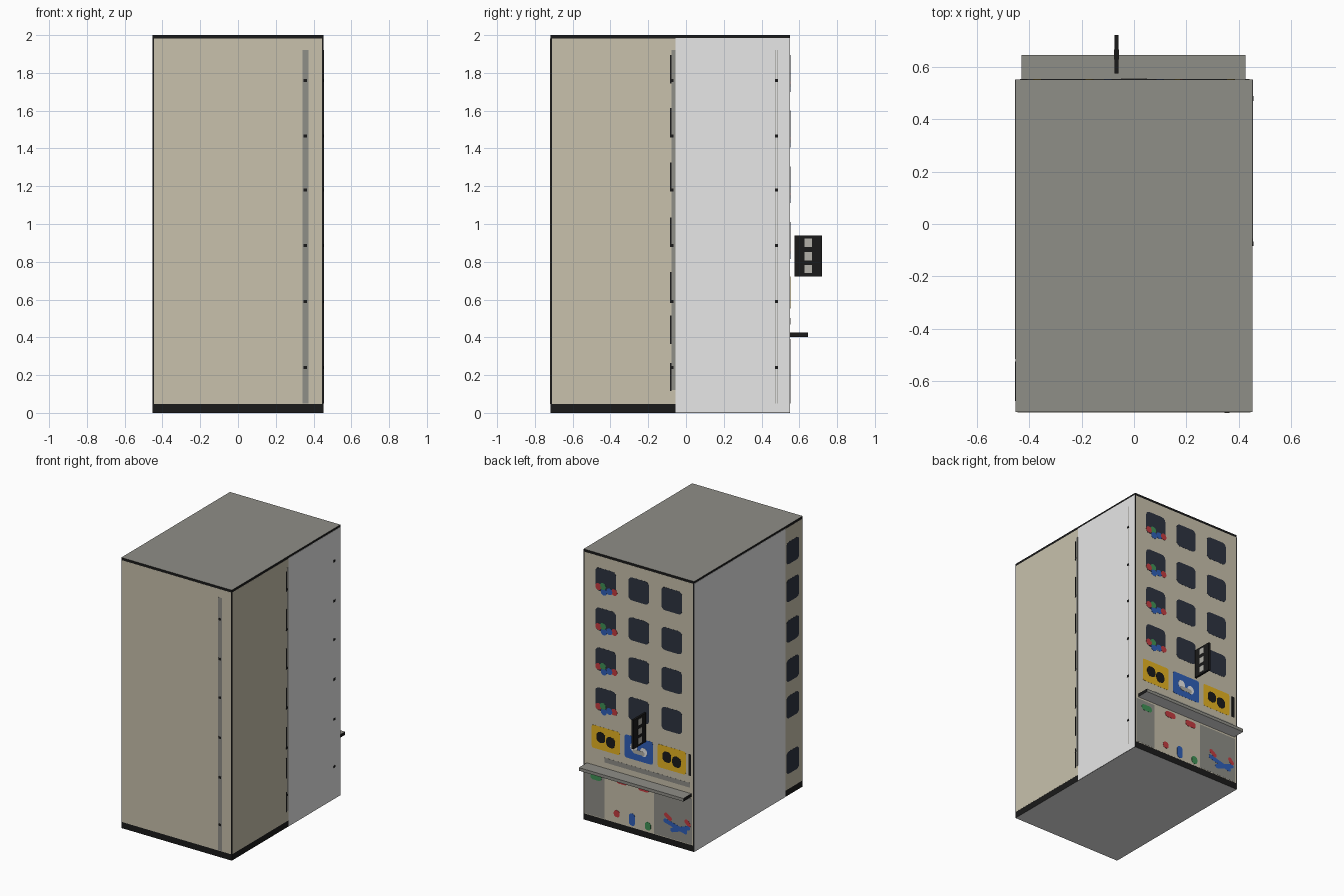
import bpy
import bmesh
from math import cos, sin, pi
from mathutils import Vector

cube = bpy.data.objects.get("Cube")
if cube:
    bpy.data.objects.remove(cube, do_unlink=True)


def material(name, hex_code):
    srgb = [int(hex_code[i:i + 2], 16) / 255 for i in (0, 2, 4)]
    colour = [((c + 0.055) / 1.055) ** 2.4 for c in srgb] + [1]
    m = bpy.data.materials.new(name)
    m.use_nodes = True
    m.diffuse_color = colour
    m.node_tree.nodes["Principled BSDF"].inputs["Base Color"].default_value = colour
    return m


BEIGE = material("beige plaster", "c8c1ac")
BLACK = material("black trim", "1a1a1a")
ROOF = material("roof grey", "8f8e87")
STONE = material("stone grey", "b2b0a8")
PALE = material("pale grey", "e7e7e7")
GLASS = material("dark glass", "2e3441")
YELLOW = material("yellow", "e6b422")
BLUE = material("blue", "2f5fb8")
RED = material("red", "c43c40")
GREEN = material("green", "3f9155")

HALF_X, FRONT, BACK, HEIGHT = 0.452, -0.718, 0.551, 2.0
MID_Y, DEPTH = (FRONT + BACK) / 2, BACK - FRONT
STEP = 0.0008
# each wall: a point on it, its horizontal axis and its outward normal
WALLS = {
    "front": (Vector((0, FRONT, 0)), Vector((1, 0, 0)), Vector((0, -1, 0))),
    "back": (Vector((0, BACK, 0)), Vector((1, 0, 0)), Vector((0, 1, 0))),
    "right": (Vector((HALF_X, 0, 0)), Vector((0, 1, 0)), Vector((1, 0, 0))),
    "left": (Vector((-HALF_X, 0, 0)), Vector((0, 1, 0)), Vector((-1, 0, 0))),
}


def finish(name, bm, mats):
    bmesh.ops.recalc_face_normals(bm, faces=bm.faces)
    mesh = bpy.data.meshes.new(name)
    bm.to_mesh(mesh)
    bm.free()
    for m in mats:
        mesh.materials.append(m)
    obj = bpy.data.objects.new(name, mesh)
    bpy.context.collection.objects.link(obj)
    return obj


def box(name, lo, hi, mats, rule=None):
    bm = bmesh.new()
    bmesh.ops.create_cube(bm, size=1)
    for v in bm.verts:
        v.co = [l if c < 0 else h for c, l, h in zip(v.co, lo, hi)]
    bmesh.ops.recalc_face_normals(bm, faces=bm.faces)
    if rule:
        for f in bm.faces:
            f.material_index = rule(f.normal)
    return finish(name, bm, mats)


def outline(w, h, corner):
    """Rectangle outline with rounded corners; a full radius gives a blob."""
    if corner == 0:
        return [(w / 2, h / 2), (-w / 2, h / 2), (-w / 2, -h / 2), (w / 2, -h / 2)]
    r = min(corner, w / 2.01, h / 2.01)
    points = []
    for quarter in range(4):
        sx = 1 if quarter in (0, 3) else -1
        sy = 1 if quarter < 2 else -1
        for step in range(4):
            a = (quarter + step / 3) * pi / 2
            points.append((sx * (w / 2 - r) + r * cos(a), sy * (h / 2 - r) + r * sin(a)))
    return points


def plate(name, wall, u, z, w, h, mat, layer=2, corner=0, tilt=0):
    """Thin raised panel on a wall; a higher layer stands further out."""
    origin, axis, normal = WALLS[wall]
    bm = bmesh.new()
    base = []
    for a, b in outline(w, h, corner):
        s, t = a * cos(tilt) - b * sin(tilt), a * sin(tilt) + b * cos(tilt)
        base.append(bm.verts.new(origin + axis * (u + s) + Vector((0, 0, z + t))))
    face = bm.faces.new(base)
    moved = bmesh.ops.extrude_face_region(bm, geom=[face])["geom"]
    verts = [v for v in moved if isinstance(v, bmesh.types.BMVert)]
    bmesh.ops.translate(bm, verts=verts, vec=normal * STEP * layer)
    return finish(name, bm, [mat])


# Main block: black trim at the edges, grey roof and pale underside
box("building_core", (-HALF_X, FRONT, 0), (HALF_X, BACK, HEIGHT),
    [BLACK, ROOF, PALE], lambda n: 1 if n.z > 0.5 else 2 if n.z < -0.5 else 0)

# Plaster walls inside the trim
for wall in WALLS:
    wide = wall in ("front", "back")
    plate(wall + "_wall", wall, 0 if wide else MID_Y, 1.014,
          0.888 if wide else DEPTH - 0.016, 1.936, BEIGE, 1)

# Plain pale cladding: most of the left wall, and the right wall behind the pipe
for wall, start in (("left", -0.514), ("right", -0.055)):
    plate(wall + "_cladding", wall, (start + BACK) / 2, 0.993, BACK - start, 1.984, PALE)

# One column of windows on the left wall
for z in (1.79, 1.51, 1.21, 0.92, 0.65, 0.24):
    plate("left_window", "left", -0.6, z, 0.15, 0.165, GLASS, 2, 0.03)

# Drainpipes, their shadow gaps and brackets
plate("front_drainpipe", "front", 0.357, 0.985, 0.03, 1.87, ROOF)
plate("right_drainpipe", "right", -0.066, 1.02, 0.02, 1.8, ROOF, 3)
for z in (0.19, 0.44, 0.67, 0.96, 1.25, 1.54, 1.82):
    plate("right_drainpipe_gap", "right", -0.081, z, 0.007, 0.15, BLACK)
for side in (-1, 1):
    plate("rear_drainpipe_edge", "right", 0.479 + side * 0.007, 0.985, 0.002, 1.87, ROOF, 3)
for z in (1.76, 1.465, 1.18, 0.885, 0.59, 0.24):
    for wall, u in (("front", 0.355), ("right", -0.075), ("right", 0.479)):
        plate(wall + "_pipe_bracket", wall, u, z, 0.018, 0.016, BLACK, 4)

# Shop side windows, with flower boxes on one column
for z in (1.81, 1.515, 1.22, 0.925):
    for x in (-0.27, 0, 0.27):
        plate("back_window", "back", x, z, 0.17, 0.17, GLASS, 2, 0.03)
    for x, dz, mat in ((0.33, -0.055, RED), (0.293, -0.045, GREEN), (0.285, -0.085, BLUE),
                       (0.24, -0.07, BLUE), (0.2, -0.065, RED)):
        plate("flower", "back", x, z + dz, 0.05, 0.05, mat, 3, 0.03)

# Picture signs above the canopy
for x, mat, motif, size in ((0.27, YELLOW, BLACK, 0.072), (0, BLUE, PALE, 0.058),
                            (-0.27, YELLOW, BLACK, 0.072)):
    plate("picture_sign", "back", x, 0.637, 0.23, 0.17, mat, 2, 0.015)
    for side in (-1, 1):
        plate("sign_motif", "back", x + side * 0.04, 0.635 + side * 0.008,
              size, size * 1.1, motif, 3, 0.03)
plate("sign_motif_bar", "back", 0, 0.615, 0.1, 0.03, STONE, 4, 0.015)
plate("sign_end_post", "back", -0.418, 0.635, 0.022, 0.16, BLACK)

# Canopy with dark ends, and the ledge strip over it
box("canopy", (-0.43, BACK, 0.403), (0.425, 0.645, 0.426), [ROOF, BLACK, PALE],
    lambda n: 1 if abs(n.x) > 0.5 else 2 if n.z < -0.5 else 0)
plate("ledge_strip", "back", -0.07, 0.485, 0.7, 0.035, ROOF)

# Shop front: shutters, goods and painted scribbles
plate("left_shutter", "back", 0.36, 0.22, 0.16, 0.34, ROOF)
plate("right_shutter", "back", -0.28, 0.22, 0.31, 0.34, ROOF)
for x, z, h, mat in ((0.18, 0.115, 0.05, RED), (0.055, 0.105, 0.09, BLUE),
                     (-0.075, 0.09, 0.06, GREEN)):
    plate("shop_goods", "back", x, z, 0.048, h, mat, 3, 0.02)
for x, z, mat in ((0.14, 0.365, RED), (-0.04, 0.36, RED), (0.35, 0.34, GREEN)):
    plate("shop_ornament", "back", x, z, 0.09, 0.045, mat, 3, 0.02)
for x, z, w, tilt, mat in ((-0.24, 0.205, 0.07, 0.6, RED), (-0.3, 0.15, 0.2, 0.25, BLUE),
                           (-0.34, 0.14, 0.17, -0.35, BLUE), (-0.4, 0.2, 0.06, 0.8, RED)):
    plate("painted_scribble", "back", x, z, w, 0.032, mat, 3, 0.015, tilt)

# Hanging blade sign with grey marks on both faces
box("blade_sign", (-0.075, 0.574, 0.723), (-0.06, 0.72, 0.938), [BLACK])
for z in (0.9, 0.83, 0.762):
    for x in (-0.077, -0.06):
        box("blade_sign_mark", (x, 0.627, z - 0.022), (x + 0.002, 0.666, z + 0.022), [STONE])
